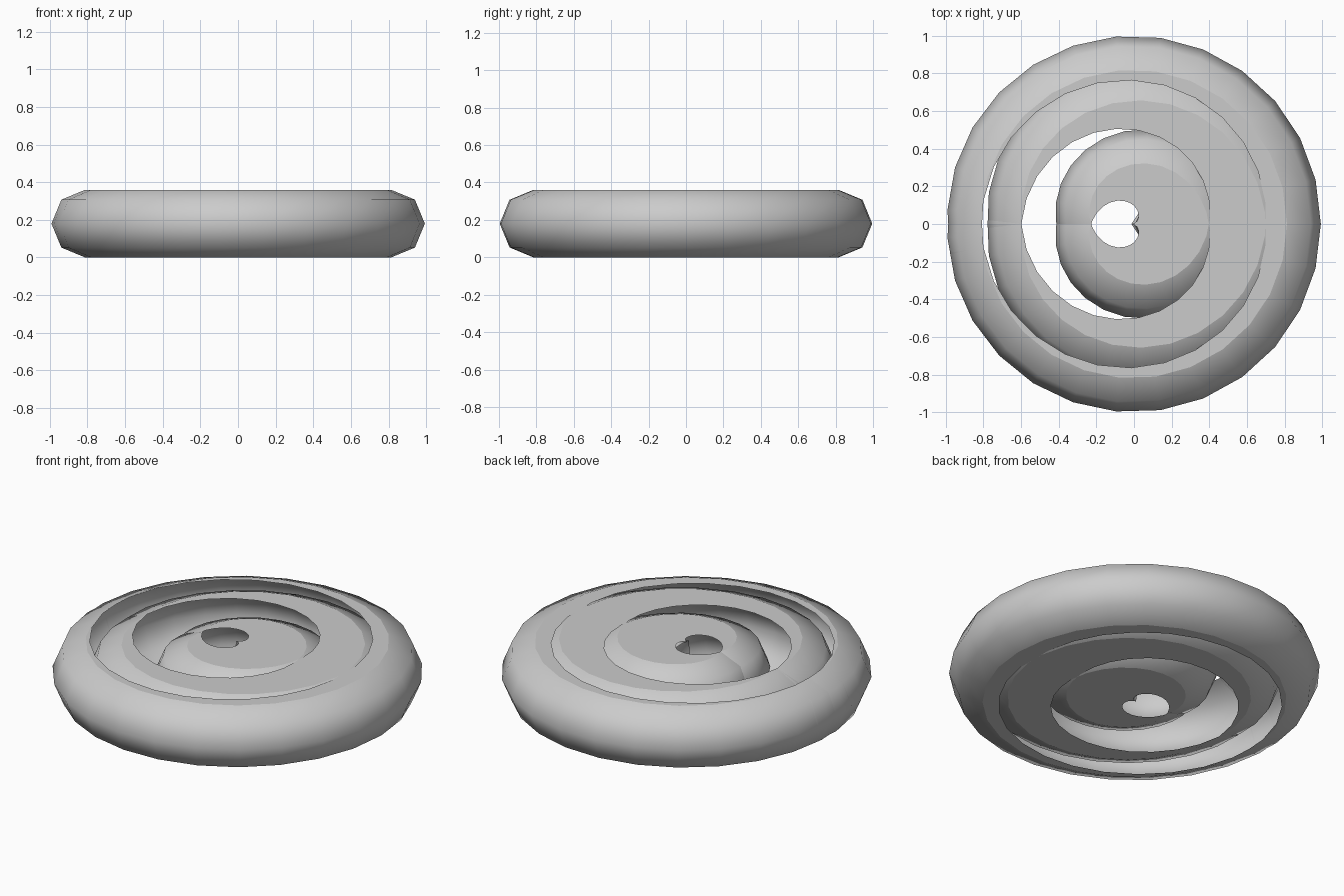
import bpy
import bmesh
from math import sin, cos, pi
from mathutils import Vector
from mathutils.geometry import delaunay_2d_cdt

if "Cube" in bpy.data.objects:
    bpy.data.objects.remove(bpy.data.objects["Cube"])

N = 160          # points along the closed curve
TURNS = 6        # turns around the centre
A = 0.827        # largest radius of the curve
B = 0.18         # radius of the rounded edge
SHIFT = Vector((-0.014, 0.0))

# closed double spiral: r = A sin(t / 12)
path = []
for i in range(N):
    t = 2 * pi * TURNS * i / N
    path.append(Vector((cos(t), sin(t))) * A * sin(t / (2 * TURNS)) + SHIFT)


def outward(i):
    """Right-hand normal of the path, averaged over both neighbours."""
    d = (path[(i + 1) % N] - path[i]).normalized() + (path[i] - path[i - 1]).normalized()
    return Vector((d.y, -d.x)).normalized()


def inside(p):
    """Even-odd test against the spiral."""
    odd = False
    for i in range(N):
        a, b = path[i - 1], path[i]
        if (a.y > p.y) != (b.y > p.y):
            if p.x < a.x + (p.y - a.y) / (b.y - a.y) * (b.x - a.x):
                odd = not odd
    return odd


bm = bmesh.new()

# rounded edge: half octagon swept along the path
rings = []
for i in range(N):
    n = outward(i)
    ring = []
    for k in range(5):
        ang = -pi / 2 + k * pi / 4
        p = path[i] + n * B * cos(ang)
        ring.append(bm.verts.new((p.x, p.y, B + B * sin(ang))))
    rings.append(ring)
for i in range(N):
    r0, r1 = rings[i], rings[(i + 1) % N]
    for k in range(4):
        f = bm.faces.new((r0[k], r1[k], r1[k + 1], r0[k + 1]))
        f.smooth = True

# flat caps: alternate regions of the spiral, bottom and top
edges = [(i, (i + 1) % N) for i in range(N)]
result = delaunay_2d_cdt(path, edges, [], 0, 1e-6)
points, tris = result[0], result[2]
for z, up in ((0.0, False), (2 * B, True)):
    vs = [bm.verts.new((p.x, p.y, z)) for p in points]
    for tri in tris:
        c = sum((points[j] for j in tri), Vector((0, 0))) / len(tri)
        if inside(c):
            f = bm.faces.new([vs[j] for j in tri])
            f.normal_update()
            if (f.normal.z > 0) != up:
                f.normal_flip()
    bmesh.ops.delete(bm, geom=[v for v in vs if not v.link_faces], context='VERTS')

mesh = bpy.data.meshes.new("spiral_disc")
bm.to_mesh(mesh)
bm.free()
bpy.context.collection.objects.link(bpy.data.objects.new("spiral_disc", mesh))
